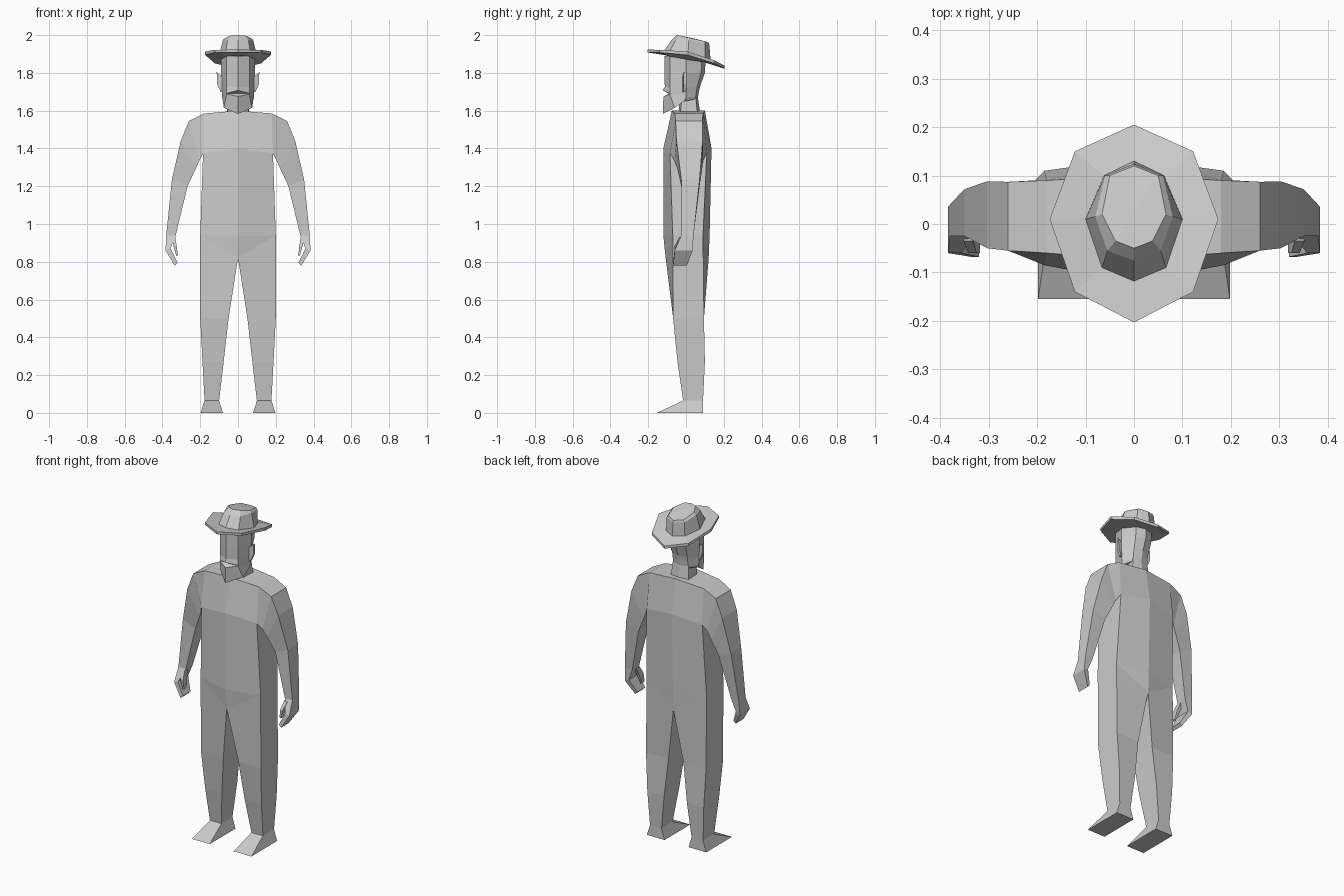
import bpy, bmesh


def loft(bm, rows, closed=True, skip=(), cap_start=False, cap_end=False):
    """Skin a list of matching point rows; skip holds (row, column) gaps."""
    rings = [[bm.verts.new(p) for p in row] for row in rows]
    n = len(rings[0])
    for r in range(len(rings) - 1):
        for c in range(n if closed else n - 1):
            if (r, c) not in skip:
                d = (c + 1) % n
                bm.faces.new((rings[r][c], rings[r][d], rings[r + 1][d], rings[r + 1][c]))
    if cap_start:
        bm.faces.new(rings[0])
    if cap_end:
        bm.faces.new(rings[-1])


def finish(bm, name):
    """Mirror the half mesh over x, weld, and make a flat-shaded object."""
    geom = bm.verts[:] + bm.edges[:] + bm.faces[:]
    dup = bmesh.ops.duplicate(bm, geom=geom)["geom"]
    for v in dup:
        if isinstance(v, bmesh.types.BMVert):
            v.co.x *= -1
    bmesh.ops.remove_doubles(bm, verts=bm.verts[:], dist=0.0005)
    bmesh.ops.recalc_face_normals(bm, faces=bm.faces[:])
    mesh = bpy.data.meshes.new(name)
    bm.to_mesh(mesh)
    bm.free()
    ob = bpy.data.objects.new(name, mesh)
    bpy.context.collection.objects.link(ob)
    return ob


def half(xs, ys, zs):
    """Half ring from front centre round the side to back centre."""
    return list(zip(xs, ys, zs))


def limb_ring(outer, inner, y0, y1, inner_y=None):
    """Four-sided arm section: outer front, outer back, inner back, inner front."""
    i0, i1 = inner_y or (y0, y1)
    return [(outer[0], y0, outer[1]), (outer[0], y1, outer[1]),
            (inner[0], i1, inner[1]), (inner[0], i0, inner[1])]


def leg_ring(x0, x1, y0, y1, z):
    return [(x0, y0, z), (x1, y0, z), (x1, y1, z), (x0, y1, z)]


# Body: torso half, welded to arm and leg
bm = bmesh.new()
loft(bm, [
    half((0, .18, .18, 0), (-.075, -.06, .09, .10), (1.6, 1.585, 1.585, 1.6)),
    half((0, .185, .185, 0), (-.12, -.085, .11, .135), (1.40, 1.375, 1.375, 1.40)),
    half((0, .2, .2, 0), (-.12, -.07, .09, .125), (.94, .94, .94, .94)),
    half((0, .2, .2, 0), (-.108, -.07, .09, .12), (.82, .94, .94, .82)),
], closed=False, skip={(0, 1)})
bm.faces.new([v for v in bm.verts if v.co.z > 1.58])

# Arm with bent mitten hand
loft(bm, [
    limb_ring((.18, 1.585), (.185, 1.375), -.06, .09, (-.085, .11)),
    limb_ring((.26, 1.545), (.205, 1.335), -.055, .087, (-.06, .09)),
    limb_ring((.303, 1.44), (.225, 1.29), -.05, .088, (-.045, .085)),
    limb_ring((.35, 1.235), (.267, 1.2), -.025, .072),
    limb_ring((.38, .94), (.33, .94), -.025, .04),
    limb_ring((.384, .86), (.357, .87), -.06, .035),
    limb_ring((.335, .78), (.32, .795), -.068, .005),
], cap_end=True)

# Leg and wedge foot
loft(bm, [
    [(0, -.108, .82), (.2, -.07, .94), (.2, .09, .94), (0, .12, .82)],
    leg_ring(.05, .2, -.068, .095, .5),
    leg_ring(.076, .188, -.045, .1, .27),
    leg_ring(.1, .177, -.015, .09, .065),
    leg_ring(.08, .198, -.155, .09, 0),
], cap_end=True)
finish(bm, "body")

# Thumbs
bm = bmesh.new()
loft(bm, [
    limb_ring((.352, .925), (.332, .93), -.035, .0),
    limb_ring((.342, .885), (.325, .885), -.06, -.02),
    limb_ring((.326, .83), (.318, .835), -.06, -.035),
], cap_start=True, cap_end=True)
finish(bm, "thumbs")

# Neck
bm = bmesh.new()
loft(bm, [half((0, .055, .06, 0), (-.04, -.03, .06, .075), (1.585,) * 4),
          half((0, .05, .05, 0), (-.03, -.02, .05, .06), (1.69,) * 4)], closed=False)
finish(bm, "neck")

# Head with pointed beard and a notched mouth
bm = bmesh.new()
hx = (0, .06, .09, .055, 0)
loft(bm, [
    half(hx, (-.115, -.085, .0, .085, .105), (1.89,) * 5),
    half(hx, (-.115, -.085, .0, .08, .1), (1.80,) * 5),
    half((0, .06, .088, .05, 0), (-.112, -.085, .0, .06, .075), (1.725, 1.725, 1.72, 1.73, 1.73)),
    half((0, .06, .086, .05, 0), (-.125, -.086, .0, .055, .068), (1.708, 1.692, 1.70, 1.70, 1.70)),
    half((0, .06, .085, .05, 0), (-.09, -.086, .0, .053, .065), (1.69, 1.69, 1.68, 1.68, 1.68)),
    half((0, .06, .085, .05, 0), (-.12, -.086, .0, .052, .063), (1.675, 1.688, 1.67, 1.67, 1.67)),
    half((0, .075, .08, .05, 0), (-.122, -.06, -.01, .05, .06), (1.583, 1.615, 1.65, 1.66, 1.66)),
    half((0, 0, 0, 0, 0), (-.03,) * 5, (1.65,) * 5),
], closed=False)
finish(bm, "head")

# Ears
bm = bmesh.new()
loft(bm, [
    [(.085, -.018, 1.78), (.113, -.012, 1.805), (.113, .002, 1.805), (.085, .0, 1.78)],
    [(.085, -.018, 1.74), (.11, -.012, 1.74), (.11, .004, 1.74), (.085, .0, 1.74)],
    [(.085, -.018, 1.70), (.093, -.014, 1.70), (.093, .0, 1.70), (.085, .0, 1.70)],
], cap_start=True, cap_end=True)
finish(bm, "ears")

# Hat: underside, brim edge, brim top, crown, all eight-sided
bm = bmesh.new()
bx, by = (0, .122, .174, .122, 0), (-.203, -.14, .01, .15, .205)
cx, cy = (0, .066, .1, .062, 0), (-.118, -.09, .01, .1, .13)
loft(bm, [
    half((0,) * 5, (0,) * 5, (1.88,) * 5),
    half(cx, cy, (1.895, 1.888, 1.87, 1.855, 1.85)),
    half(bx, by, (1.908, 1.908, 1.895, 1.85, 1.822)),
    half(bx, by, (1.923, 1.922, 1.913, 1.866, 1.838)),
    half(cx, cy, (1.915, 1.908, 1.892, 1.875, 1.868)),
    half((0, .055, .08, .06, 0), (-.075, -.055, .015, .1, .124), (1.975, 1.972, 1.975, 1.955, 1.948)),
    half((0, .038, .066, .05, 0), (-.05, -.035, .02, .1, .12), (2.0, 1.998, 1.985, 1.968, 1.96)),
    half((0,) * 5, (.03,) * 5, (1.985,) * 5),
], closed=False)
finish(bm, "hat")

# Clear collapsed faces left by the welded rows
for ob in bpy.data.objects:
    ob.data.validate()
